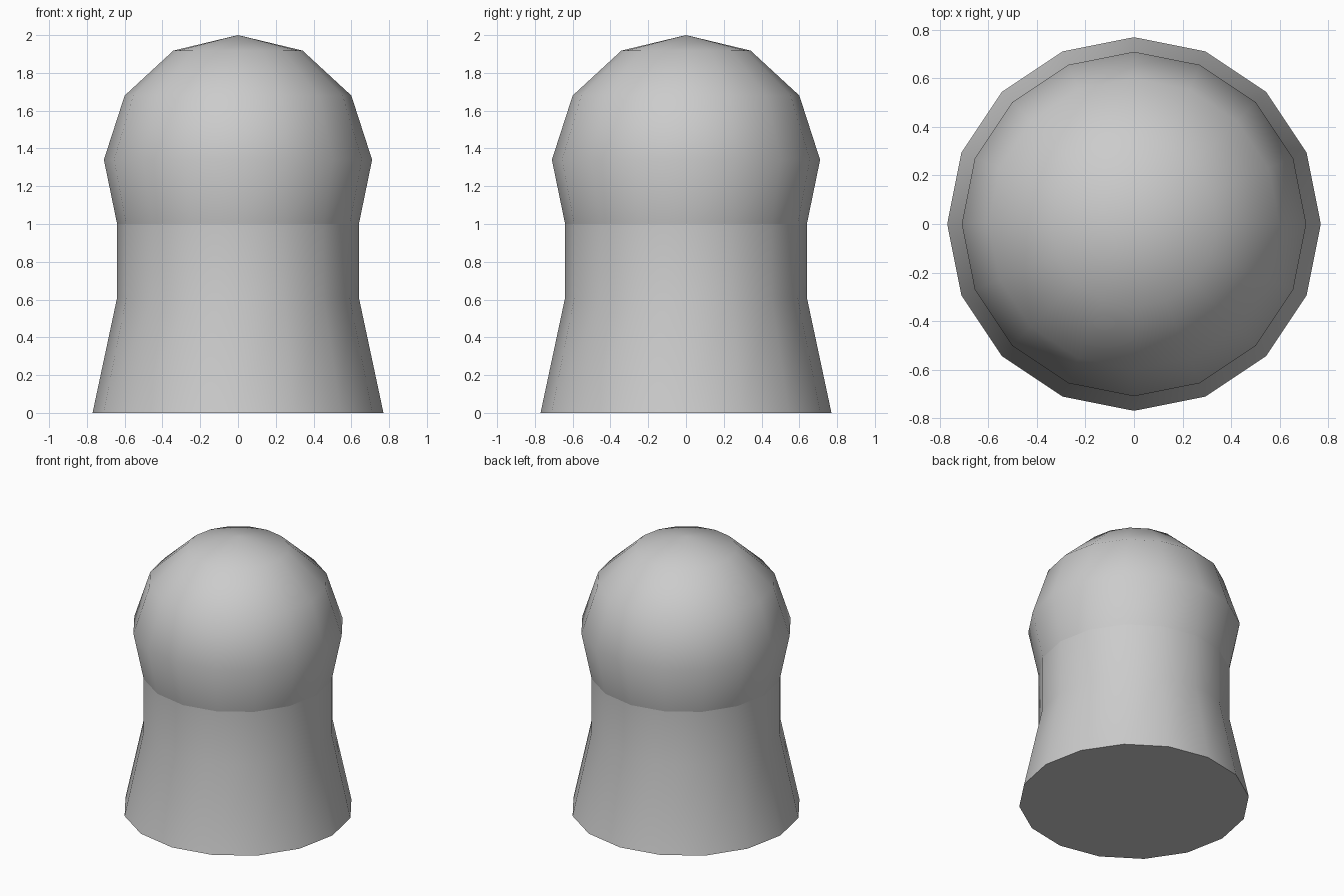
import bpy, bmesh
from math import cos, sin, tau, radians

SIDES = 16

cube = bpy.data.objects.get("Cube")
if cube:
    bpy.data.objects.remove(cube, do_unlink=True)

grey = bpy.data.materials.new("light grey")
grey.use_nodes = True
colour = (0.6, 0.6, 0.6, 1)
grey.diffuse_color = colour
grey.node_tree.nodes["Principled BSDF"].inputs["Base Color"].default_value = colour


def turned(name, profile, tip=None, base_cap=False):
    """Turn a (radius, height) profile around z, with an optional tip and base."""
    bm = bmesh.new()
    rings = [[bm.verts.new((r * cos(tau * i / SIDES), r * sin(tau * i / SIDES), z))
              for i in range(SIDES)] for r, z in profile]
    for low, high in zip(rings, rings[1:]):
        for i in range(SIDES):
            j = (i + 1) % SIDES
            bm.faces.new((low[i], low[j], high[j], high[i]))
    if tip is not None:
        top = bm.verts.new((0, 0, tip))
        for i in range(SIDES):
            bm.faces.new((rings[-1][i], rings[-1][(i + 1) % SIDES], top))
    if base_cap:
        bm.faces.new(rings[0][::-1])
    mesh = bpy.data.meshes.new(name)
    bm.to_mesh(mesh)
    bm.free()
    mesh.materials.append(grey)
    ob = bpy.data.objects.new(name, mesh)
    bpy.context.collection.objects.link(ob)
    bpy.ops.object.select_all(action="DESELECT")
    ob.select_set(True)
    bpy.context.view_layer.objects.active = ob
    bpy.ops.object.shade_smooth_by_angle(angle=radians(60))
    return ob


# Flared body with a straight neck
turned("body", [(0.77, 0), (0.64, 0.61), (0.64, 1.0)], base_cap=True)

# Rounded head, kept separate so the seam at the neck stays crisp
turned("head", [(0.64, 1.0), (0.71, 1.34), (0.6, 1.68), (0.342, 1.918)], tip=2.0)
